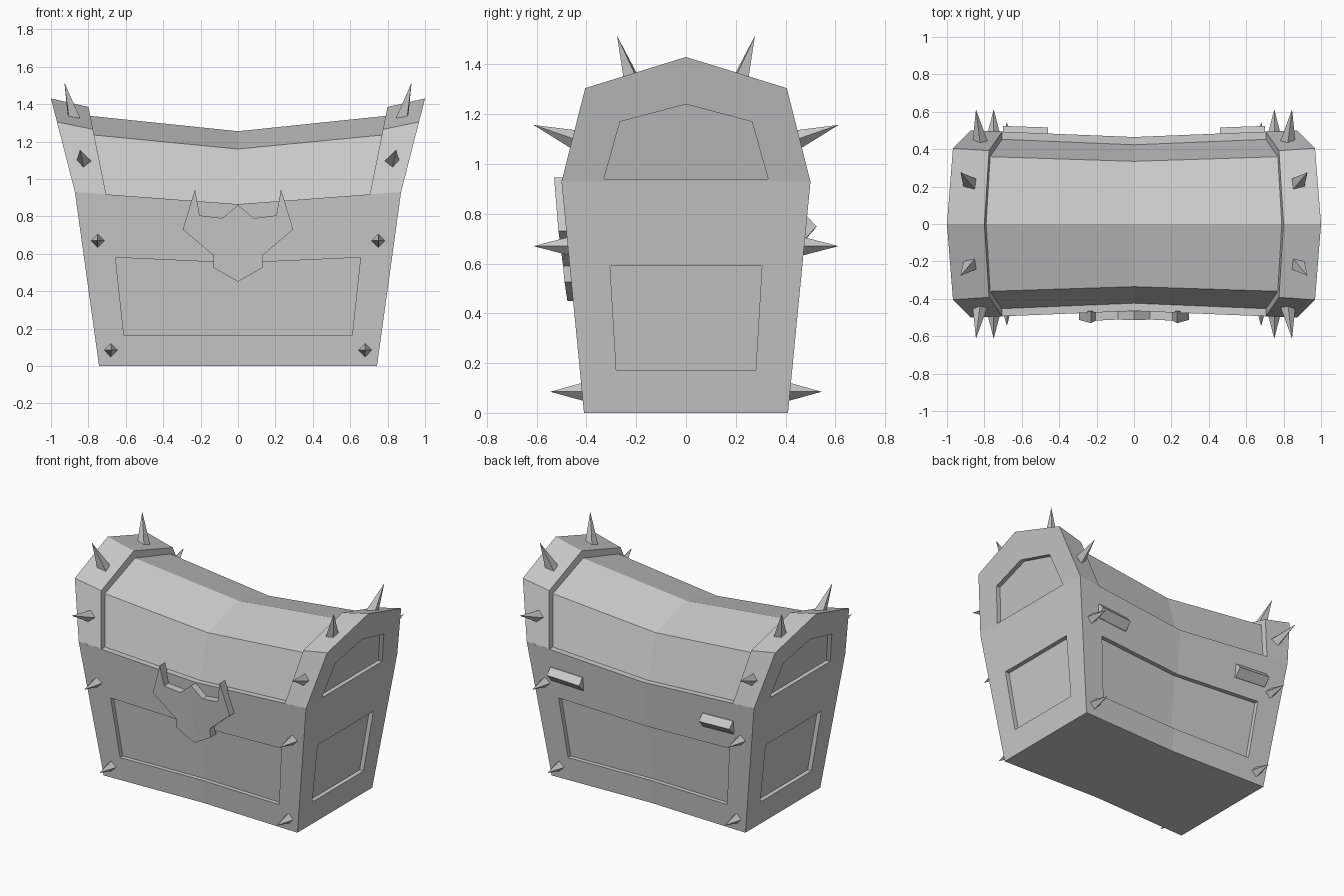
import bpy, bmesh
from mathutils import Vector, Matrix

cube = bpy.data.objects.get("Cube")
if cube:
    bpy.data.objects.remove(cube, do_unlink=True)

grey = bpy.data.materials.new("plain_grey")
grey.use_nodes = True
grey.diffuse_color = (0.6, 0.6, 0.6, 1)
grey.node_tree.nodes["Principled BSDF"].inputs["Base Color"].default_value = (0.6, 0.6, 0.6, 1)


def finish(name, bm):
    bmesh.ops.recalc_face_normals(bm, faces=bm.faces)
    mesh = bpy.data.meshes.new(name)
    bm.to_mesh(mesh)
    bm.free()
    mesh.materials.append(grey)
    obj = bpy.data.objects.new(name, mesh)
    bpy.context.scene.collection.objects.link(obj)
    return obj


def loft(name, rings):
    """Closed solid through a row of matching rings."""
    bm = bmesh.new()
    rows = [[bm.verts.new(p) for p in ring] for ring in rings]
    n = len(rows[0])
    for a, b in zip(rows, rows[1:]):
        for i in range(n):
            j = (i + 1) % n
            bm.faces.new((a[i], a[j], b[j], b[i]))
    bm.faces.new(rows[0])
    bm.faces.new(rows[-1])
    return finish(name, bm)


def carve(obj, cutters):
    """Subtract the cutters, then drop them."""
    for c in cutters:
        c.hide_render = True
        mod = obj.modifiers.new("recess", "BOOLEAN")
        mod.operation = "DIFFERENCE"
        mod.solver = "EXACT"
        mod.object = c
    bpy.context.view_layer.update()
    dg = bpy.context.evaluated_depsgraph_get()
    mesh = bpy.data.meshes.new_from_object(obj.evaluated_get(dg))
    obj.modifiers.clear()
    obj.data = mesh
    for c in cutters:
        bpy.data.objects.remove(c, do_unlink=True)


def wall_y(x, z):
    """Distance of the bowed front and back walls from the middle."""
    return 0.385 + 0.0336 * abs(x) + 0.0925 * z


DEPTH = 0.03


def wall_panel(side):
    """Bent cutter for a long wall."""
    rings = []
    for t in (-1, 0, 1):
        low = (0.61 * t, 0.163)
        high = (0.655 * t, 0.55 + 0.03 * abs(t))
        rings.append([(x, side * (wall_y(x, z) + d), z)
                      for (x, z), d in ((low, -DEPTH), (low, DEPTH), (high, DEPTH), (high, -DEPTH))])
    return loft("wall_cutter", rings)


def end_panel(side, outline, x0, slope):
    """Cutter for a sloping end wall, from a half outline in y and z."""
    pts = outline + [(-y, z) for y, z in reversed(outline) if y]
    return loft("end_cutter", [[(side * (x0 + slope * z + d), y, z) for y, z in pts]
                               for d in (-DEPTH, DEPTH)])


# Lower box, bowed in at the middle
rings = []
for t in (-1, 0, 1):
    low = (0.743 * t, 0)
    high = (0.872 * t, 0.865 + 0.065 * abs(t))
    rings.append([(x, s * wall_y(x, z), z)
                  for (x, z), s in ((low, -1), (low, 1), (high, 1), (high, -1))])
body = loft("chest_box", rings)
lower = [(0.28, 0.17), (0.305, 0.59)]
carve(body, [wall_panel(-1), wall_panel(1)]
      + [end_panel(s, lower, 0.743, 0.1387) for s in (-1, 1)])


def arch(bottom, shoulder, ridge, side=1):
    """Five point lid section from its half points."""
    half = [bottom, shoulder]
    pts = half + [ridge] + [(x, -y, z) for x, y, z in reversed(half)]
    return [(side * x, y, z) for x, y, z in pts]


# Sagging lid, its ends tucked inside the end bands
mid = [Vector(p) for p in ((0, 0.425, 0.86), (0, 0.335, 1.16), (0, 0, 1.255))]
end = [Vector(p) for p in ((0.705, 0.455, 0.91), (0.775, 0.36, 1.235), (0.80, 0, 1.338))]
over = [m.lerp(e, 1.06) for m, e in zip(mid, end)]
loft("lid", [arch(*over, -1), arch(*mid), arch(*over)])

# Raised end bands of the lid
upper = [(0.33, 0.94), (0.265, 1.17), (0, 1.24)]
for side, label in ((1, "left"), (-1, "right")):
    outer = arch((0.872, 0.5, 0.93), (0.968, 0.405, 1.305), (1.0, 0, 1.43), side)
    inner = arch((0.705, 0.493, 0.917), (0.775, 0.392, 1.265), (0.80, 0, 1.385), side)
    band = loft("lid_band_" + label, [outer, inner])
    carve(band, [end_panel(side, upper, 0.872 - 0.256 * 0.93, 0.256)])

# Front clasp, one half outline mirrored, following the wall
outline = [(0, 0.86), (0.085, 0.79), (0.205, 0.805), (0.23, 0.945),
           (0.295, 0.73), (0.13, 0.59), (0.13, 0.525), (0, 0.45)]
bm = bmesh.new()
for s in (1, -1):
    back, front = [[bm.verts.new((s * x, -wall_y(x, z) - d, z)) for x, z in outline]
                   for d in (-0.01, 0.05)]
    bm.faces.new(front)
    bm.faces.new(back)
    for i in range(len(outline) - 1):
        bm.faces.new((front[i], front[i + 1], back[i + 1], back[i]))
bmesh.ops.remove_doubles(bm, verts=bm.verts, dist=0.0005)
finish("clasp", bm)

# Wedge hinges on the back
for s, label in ((1, "left"), (-1, "right")):
    rings = []
    for x in (0.46, 0.70):
        lift = 0.05 * (x - 0.58)
        rings.append([(s * x, wall_y(x, z) + d, z + lift)
                      for d, z in ((-0.02, 0.79), (0.005, 0.785), (0.047, 0.743),
                                   (0.004, 0.69), (-0.02, 0.69))])
    loft("hinge_" + label, rings)


def spike(name, base, tip, radius=0.043):
    base, tip = Vector(base), Vector(tip)
    way = (tip - base).normalized()
    root = base - way * 0.025
    length = (tip - root).length
    bm = bmesh.new()
    bmesh.ops.create_cone(bm, cap_ends=True, segments=4, radius1=radius, radius2=0, depth=length)
    turn = way.to_track_quat("Z", "Y").to_matrix().to_4x4()
    bm.transform(Matrix.Translation((root + tip) / 2) @ turn)
    finish(name, bm)


# Four spikes at every corner
spikes = {
    "foot": ((0.68, 0.415, 0.085), (0.68, 0.545, 0.085)),
    "wall": ((0.75, 0.472, 0.67), (0.75, 0.613, 0.67)),
    "lid": ((0.825, 0.452, 1.10), (0.845, 0.613, 1.157)),
    "crown": ((0.882, 0.222, 1.345), (0.928, 0.277, 1.515)),
}
for part, points in spikes.items():
    for sx, xl in ((1, "left"), (-1, "right")):
        for sy, yl in ((-1, "front"), (1, "back")):
            base, tip = [(sx * x, sy * y, z) for x, y, z in points]
            spike(f"{part}_spike_{yl}_{xl}", base, tip)
